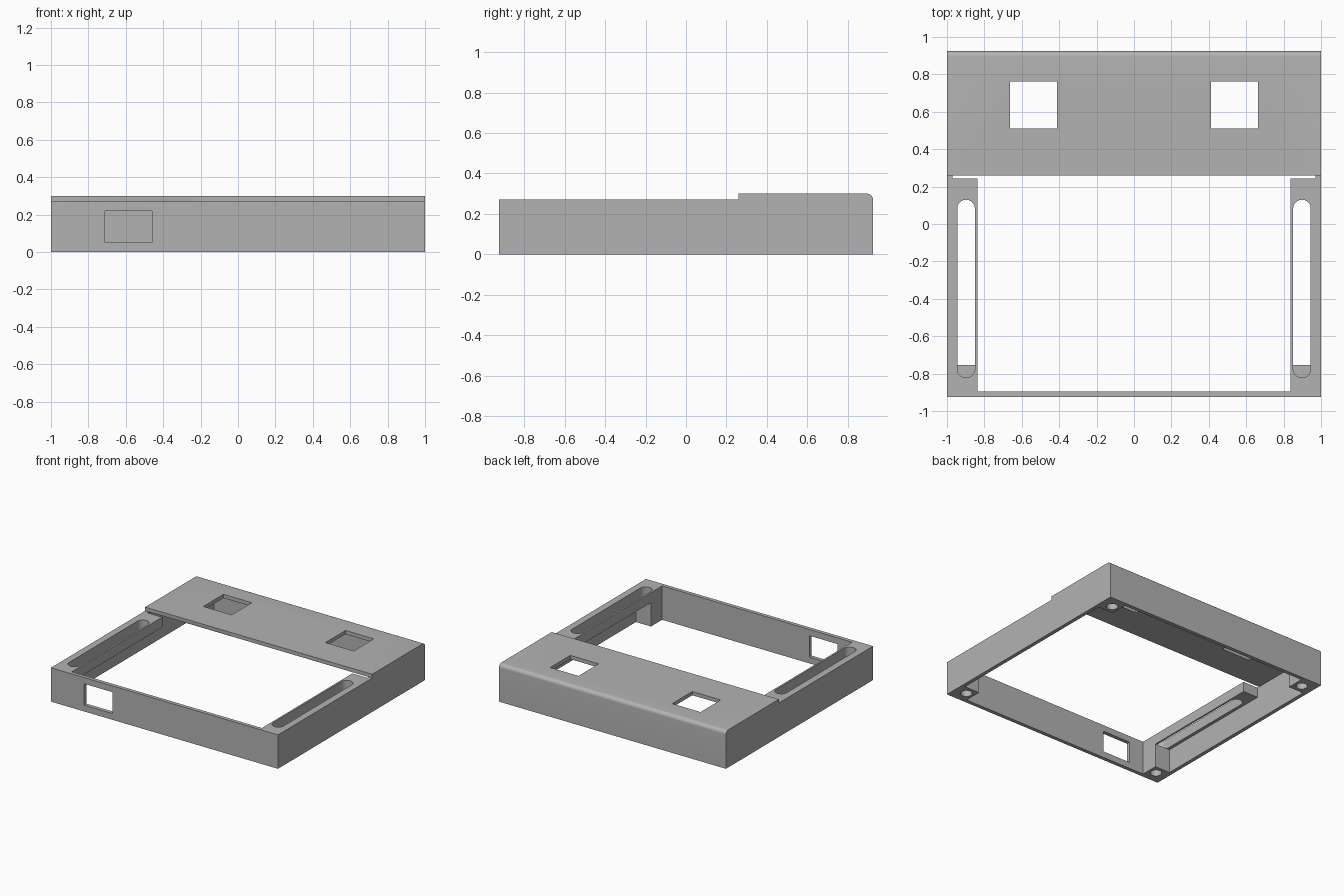
import bpy, bmesh, math

default = bpy.data.objects.get("Cube")
if default:
    bpy.data.objects.remove(default, do_unlink=True)

grey = bpy.data.materials.new("plain grey")
grey.use_nodes = True
colour = (0.45, 0.45, 0.45, 1)
grey.diffuse_color = colour
grey.node_tree.nodes["Principled BSDF"].inputs["Base Color"].default_value = colour


def prism(name, outline, vector):
    """Solid made by sweeping a closed outline along a vector."""
    bm = bmesh.new()
    face = bm.faces.new([bm.verts.new(p) for p in outline])
    swept = bmesh.ops.extrude_face_region(bm, geom=[face])["geom"]
    verts = [g for g in swept if isinstance(g, bmesh.types.BMVert)]
    bmesh.ops.translate(bm, verts=verts, vec=vector)
    bmesh.ops.recalc_face_normals(bm, faces=bm.faces)
    mesh = bpy.data.meshes.new(name)
    bm.to_mesh(mesh)
    bm.free()
    mesh.materials.append(grey)
    obj = bpy.data.objects.new(name, mesh)
    bpy.context.collection.objects.link(obj)
    return obj


def arc(cx, cy, r, start, end, steps):
    angles = [math.radians(start + (end - start) * i / steps) for i in range(steps + 1)]
    return [(cx + r * math.cos(a), cy + r * math.sin(a)) for a in angles]


cutters = []


def cut_shape(name, points, z0, z1):
    cutters.append(prism(name, [(x, y, z0) for x, y in points], (0, 0, z1 - z0)))


def cut_box(name, x0, x1, y0, y1, z0, z1):
    cut_shape(name, [(x0, y0), (x1, y0), (x1, y1), (x0, y1)], z0, z1)


# Main dimensions
BACK, DECK, RIM, TOP = 0.925, 0.26, 0.27, 0.30
WALL, RAIL, POST, RAIL_Z = 0.97, 0.837, 0.755, 0.19
RAIL_END, INNER, ROUND = 0.243, 0.895, 0.03

# Side profile with raised rear deck and rounded back edge
profile = [(-BACK, 0), (BACK, 0)]
profile += arc(BACK - ROUND, TOP - ROUND, ROUND, 0, 90, 8)
profile += [(DECK, TOP), (DECK, RIM), (-BACK, RIM)]
body = prism("frame_body", [(-1, y, z) for y, z in profile], (2, 0, 0))

# Central opening and hollow below the deck
cut_box("opening_cutter", -RAIL, RAIL, -INNER, DECK, -1, 1)
cut_box("deck_hollow_cutter", -RAIL, RAIL, 0, INNER, -1, RIM)
cut_box("deck_side_cutter", -WALL, WALL, RAIL_END, POST, -1, RIM)
cut_box("rail_gap_cutter", -WALL, WALL, RAIL_END, DECK, -1, 1)

# Front window
cut_box("front_window_cutter", -0.71, -0.46, -1, -0.8, 0.05, 0.22)

for side in (-1, 1):
    # Space below each rail, between the corner posts
    cut_box("rail_hollow_cutter", *sorted((side * 0.8, side * WALL)), -POST, DECK, -1, RAIL_Z)
    # Long round-ended slot in each rail
    cx, r = side * 0.898, 0.047
    slot = arc(cx, 0.13 - r, r, 0, 180, 16) + arc(cx, r - 0.822, r, 180, 360, 16)
    cut_shape("rail_slot_cutter", slot, RAIL_Z, 1)
    # Deck window
    mid = 0.5375 * side
    cut_box("deck_window_cutter", mid - 0.125, mid + 0.125, 0.51, 0.763, 0.2, 1)
    # Blind screw holes beneath the corner posts
    for end in (-1, 1):
        hole = arc(side * 0.9, end * 0.825, 0.042, 0, 345, 23)
        cut_shape("post_hole_cutter", hole, -1, 0.1)

# Apply every cut, then discard the cutters
for cutter in cutters:
    cutter.hide_render = True
    mod = body.modifiers.new(cutter.name, "BOOLEAN")
    mod.operation = "DIFFERENCE"
    mod.solver = "EXACT"
    mod.object = cutter
graph = bpy.context.evaluated_depsgraph_get()
graph.update()
finished = bpy.data.meshes.new_from_object(body.evaluated_get(graph))
body.modifiers.clear()
body.data = finished
for cutter in cutters:
    bpy.data.objects.remove(cutter, do_unlink=True)

# Smooth curves with sharp corners
bpy.ops.object.select_all(action="DESELECT")
body.select_set(True)
bpy.context.view_layer.objects.active = body
bpy.ops.object.shade_smooth_by_angle(angle=math.radians(30))
